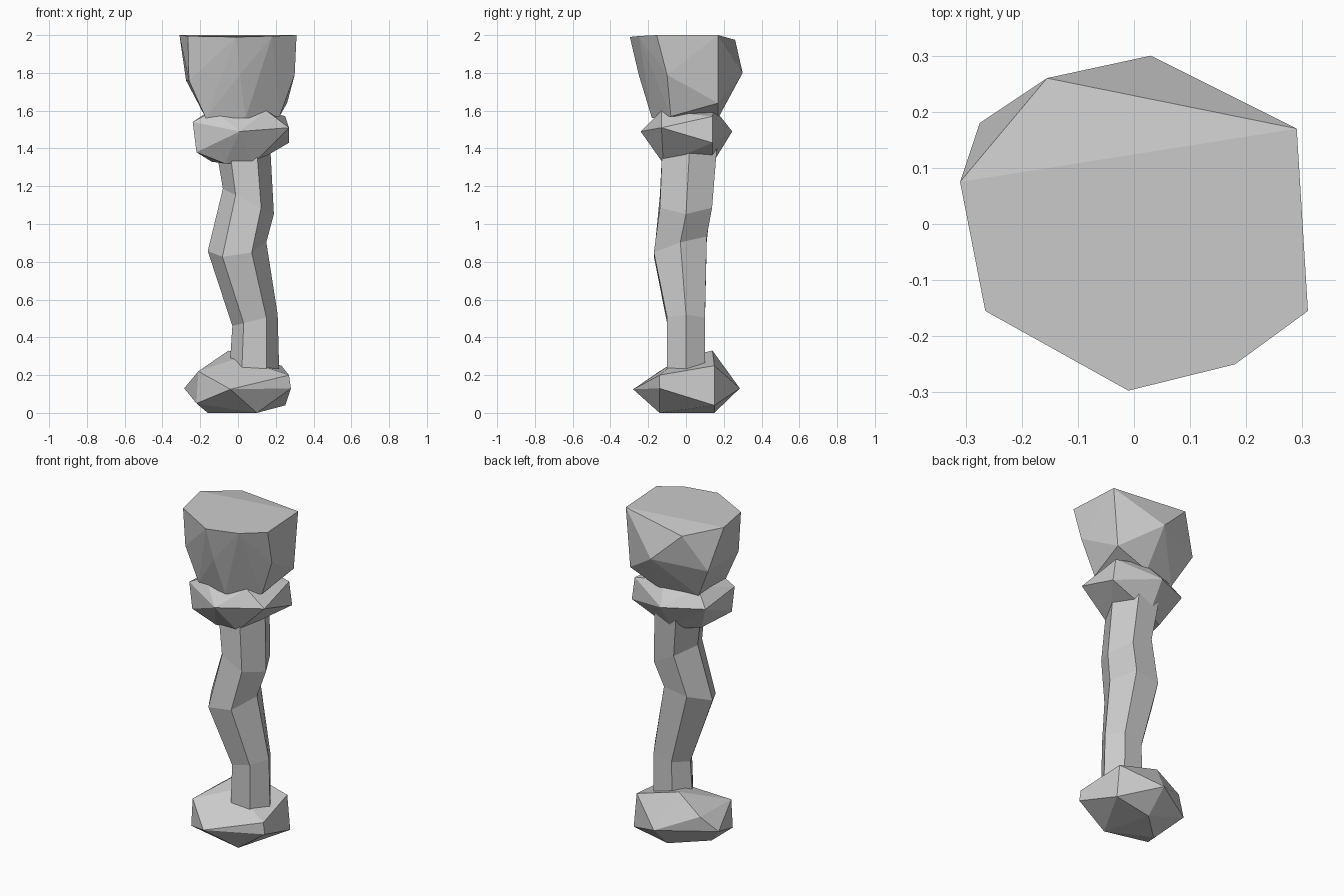
import bpy, bmesh
from math import cos, sin, pi, radians


def finish(name, bm):
    bmesh.ops.recalc_face_normals(bm, faces=bm.faces[:])
    me = bpy.data.meshes.new(name)
    bm.to_mesh(me)
    bm.free()
    ob = bpy.data.objects.new(name, me)
    bpy.context.collection.objects.link(ob)
    return ob


def rock(name, pts):
    """Faceted stone: convex hull around a few corner points."""
    bm = bmesh.new()
    for p in pts:
        bm.verts.new(p)
    res = bmesh.ops.convex_hull(bm, input=bm.verts[:])
    loose = [v for v in bm.verts if not v.link_faces]
    bmesh.ops.delete(bm, geom=loose, context='VERTS')
    bmesh.ops.dissolve_limit(bm, angle_limit=radians(3),
                             verts=bm.verts[:], edges=bm.edges[:])
    return finish(name, bm)


# crooked six-sided shaft: centre x, y, z, radius x, half depth y, slope x, slope y
rings = [
    (0.085, 0.00, 0.15, 0.135, 0.10, 0.0, 0.0),
    (0.090, 0.00, 0.49, 0.120, 0.10, 0.25, 0.0),
    (-0.005, -0.03, 0.88, 0.155, 0.14, 0.15, 0.3),
    (0.055, 0.00, 1.12, 0.135, 0.138, -0.5, 0.0),
    (0.025, 0.02, 1.42, 0.145, 0.145, 0.0, 0.0),
]
bm = bmesh.new()
loops = []
for cx, cy, cz, rx, ry, sx, sy in rings:
    loop = []
    for i in range(6):
        dx = rx * cos(i * pi / 3)
        dy = ry * sin(i * pi / 3) / sin(pi / 3)
        loop.append(bm.verts.new((cx + dx, cy + dy, cz + sx * dx + sy * dy)))
    loops.append(loop)
for a, b in zip(loops, loops[1:]):
    for i in range(6):
        j = (i + 1) % 6
        bm.faces.new((a[i], a[j], b[j], b[i]))
bm.faces.new(loops[0][::-1])
bm.faces.new(loops[-1])
finish("shaft", bm)

# foot stone
rock("base_stone", [
    (-0.04, -0.28, 0.125), (0.28, -0.14, 0.13), (0.27, -0.14, 0.20),
    (0.25, 0.15, 0.04), (0.23, 0.15, 0.25), (0.02, 0.285, 0.13),
    (-0.285, 0.09, 0.13), (-0.22, -0.14, 0.05), (-0.21, -0.14, 0.22),
    (0.10, -0.14, 0.0), (-0.16, -0.02, 0.0), (0.02, 0.15, 0.0),
    (-0.05, 0.14, 0.33), (0.0, -0.03, 0.29), (-0.2, 0.15, 0.22),
])

# collar stone
rock("collar_stone", [
    (0.01, -0.24, 1.49), (0.27, -0.13, 1.51), (0.27, 0.14, 1.43),
    (0.25, 0.14, 1.57), (0.0, 0.245, 1.49), (-0.24, -0.13, 1.54),
    (-0.22, -0.13, 1.38), (-0.23, 0.14, 1.50), (-0.07, -0.12, 1.32),
    (0.08, -0.12, 1.32), (0.0, 0.14, 1.32), (-0.14, 0.05, 1.33),
    (-0.13, -0.13, 1.60), (0.15, -0.13, 1.60), (0.05, 0.15, 1.61),
    (-0.15, 0.1, 1.60),
])

# flat-topped head stone
rock("head_stone", [
    (-0.31, 0.075, 2.0), (-0.155, 0.26, 1.975), (0.29, 0.17, 2.0),
    (0.31, -0.155, 2.0), (0.18, -0.25, 1.995), (-0.01, -0.297, 1.99),
    (-0.265, -0.155, 1.995),
    (0.03, 0.30, 1.80), (0.30, -0.10, 1.79), (0.01, -0.25, 1.79),
    (-0.26, -0.14, 1.76), (-0.275, 0.18, 1.76), (0.26, 0.17, 1.64),
    (0.04, -0.18, 1.56), (-0.17, -0.14, 1.56), (-0.17, 0.12, 1.56),
    (0.05, 0.17, 1.56), (0.22, -0.08, 1.57),
])
